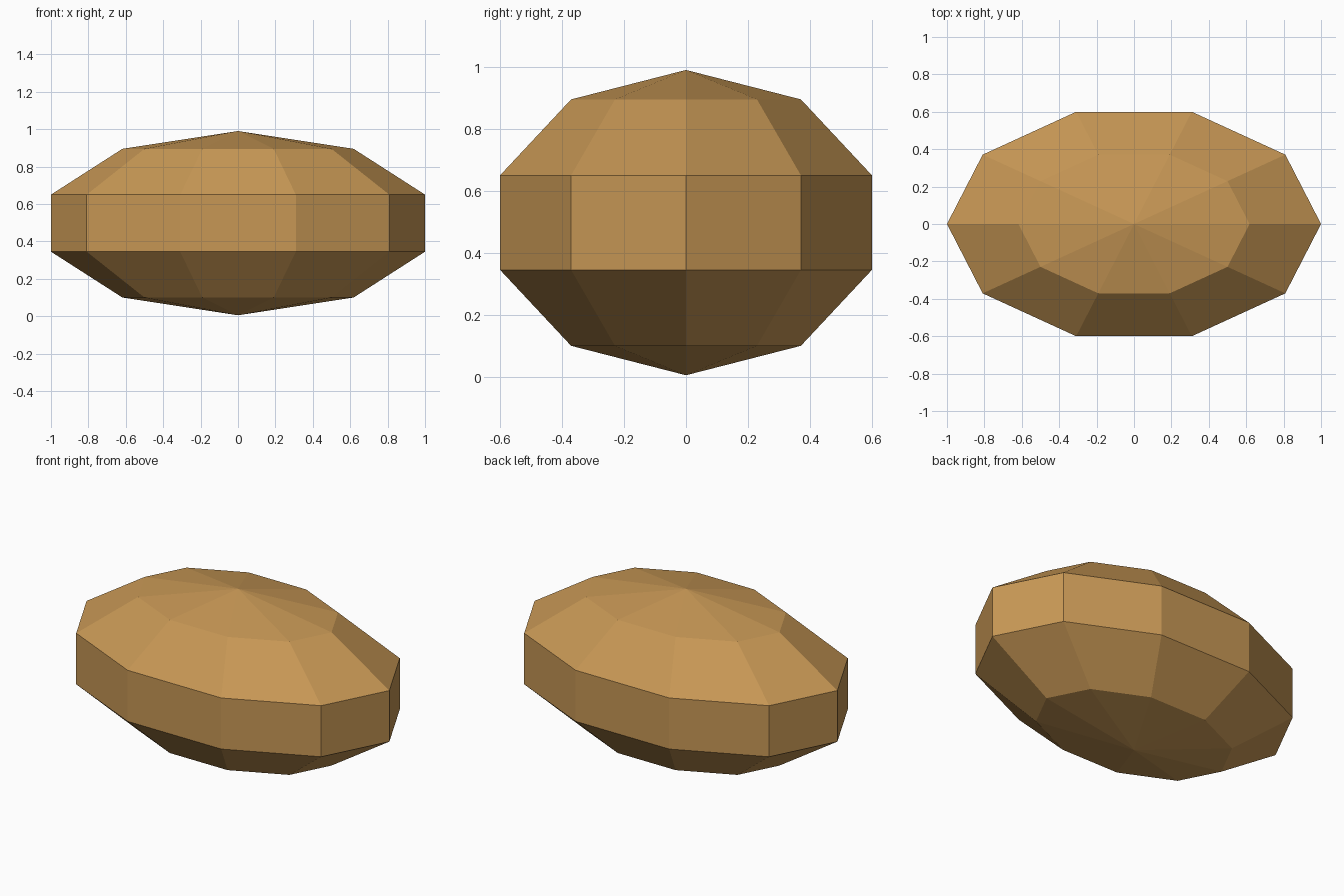
import bpy
import bmesh
import math

cube = bpy.data.objects.get("Cube")
if cube:
    bpy.data.objects.remove(cube, do_unlink=True)

SIDES = 10
DEPTH = 0.6 / math.sin(math.radians(72))   # y radius of the oval
MIDDLE = 0.4975                            # height of the centre plane
BELT, SHOULDER, TIP = 0.1525, 0.3975, 0.4925
SHOULDER_SCALE = 0.618


def make_material(name, color):
    mat = bpy.data.materials.new(name)
    mat.use_nodes = True
    mat.diffuse_color = color
    mat.node_tree.nodes["Principled BSDF"].inputs["Base Color"].default_value = color
    return mat


def add_ring(bm, scale, z):
    angles = [math.tau * i / SIDES for i in range(SIDES)]
    return [bm.verts.new((scale * math.cos(a), scale * DEPTH * math.sin(a), z)) for a in angles]


# Faceted oval body: lower shoulder, belt, upper shoulder
bm = bmesh.new()
rings = [add_ring(bm, scale, MIDDLE + offset) for scale, offset in (
    (SHOULDER_SCALE, -SHOULDER), (1, -BELT), (1, BELT), (SHOULDER_SCALE, SHOULDER))]
for low, high in zip(rings, rings[1:]):
    for i in range(SIDES):
        j = (i + 1) % SIDES
        bm.faces.new((low[i], low[j], high[j], high[i]))

# Shallow points closing the bottom and top
for ring, offset in ((rings[0], -TIP), (rings[-1], TIP)):
    tip = bm.verts.new((0, 0, MIDDLE + offset))
    for i in range(SIDES):
        bm.faces.new((ring[i], ring[(i + 1) % SIDES], tip))
bmesh.ops.recalc_face_normals(bm, faces=bm.faces[:])

mesh = bpy.data.meshes.new("faceted_body")
bm.to_mesh(mesh)
bm.free()
mesh.materials.append(make_material("golden brown", (0.57, 0.31, 0.09, 1)))
body = bpy.data.objects.new("faceted_body", mesh)
bpy.context.collection.objects.link(body)
